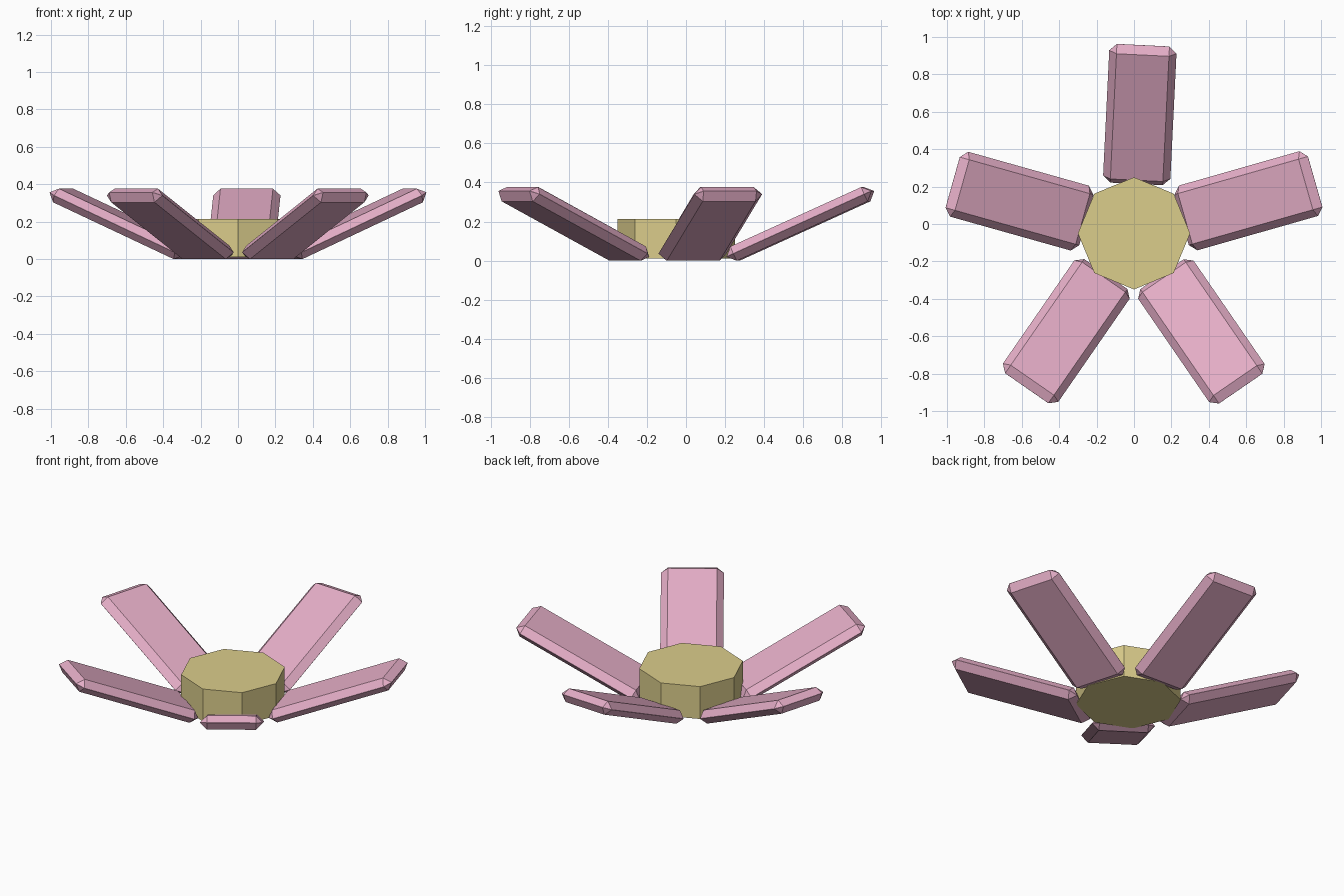
import bpy, bmesh, math
from mathutils import Matrix, Vector

if "Cube" in bpy.data.objects:
    bpy.data.objects.remove(bpy.data.objects["Cube"])

CENTRE = Vector((0, -0.05, 0))
TILT = math.radians(24.4)


def material(name, color):
    m = bpy.data.materials.new(name)
    m.diffuse_color = (*color, 1)
    m.use_nodes = True
    m.node_tree.nodes["Principled BSDF"].inputs["Base Color"].default_value = m.diffuse_color
    return m


def add_object(name, bm, mat):
    bmesh.ops.recalc_face_normals(bm, faces=bm.faces[:])
    mesh = bpy.data.meshes.new(name)
    bm.to_mesh(mesh)
    bm.free()
    mesh.materials.append(mat)
    ob = bpy.data.objects.new(name, mesh)
    bpy.context.collection.objects.link(ob)
    return ob


pink = material("petal_pink", (0.78, 0.42, 0.57))
yellow = material("centre_yellow", (0.71, 0.61, 0.26))

# Octagonal flower centre, a corner pointing along each axis
bm = bmesh.new()
bmesh.ops.create_cone(bm, cap_ends=True, segments=8, radius1=0.3, radius2=0.3, depth=0.204)
bmesh.ops.translate(bm, verts=bm.verts[:], vec=CENTRE + Vector((0, 0, 0.112)))
add_object("flower_centre", bm, yellow)


# Petals: thin chamfered slabs, tilted up, spread slightly unevenly round the centre
def petal(index, degrees):
    bm = bmesh.new()
    bmesh.ops.create_cube(bm, size=1)
    bmesh.ops.scale(bm, verts=bm.verts[:], vec=(0.815, 0.36, 0.08))
    bmesh.ops.bevel(bm, geom=bm.edges[:], offset=0.0395, segments=1,
                    affect='EDGES', clamp_overlap=True)
    place = (Matrix.Translation(CENTRE)
             @ Matrix.Rotation(math.radians(degrees), 4, 'Z')
             @ Matrix.Translation((0.636, 0, 0.188))
             @ Matrix.Rotation(-TILT, 4, 'Y'))
    bmesh.ops.transform(bm, matrix=place, verts=bm.verts[:])
    add_object(f"petal_{index}", bm, pink)


for i, angle in enumerate((15.9, 87.2, 164.3, 235.3, 304.5), 1):
    petal(i, angle)
